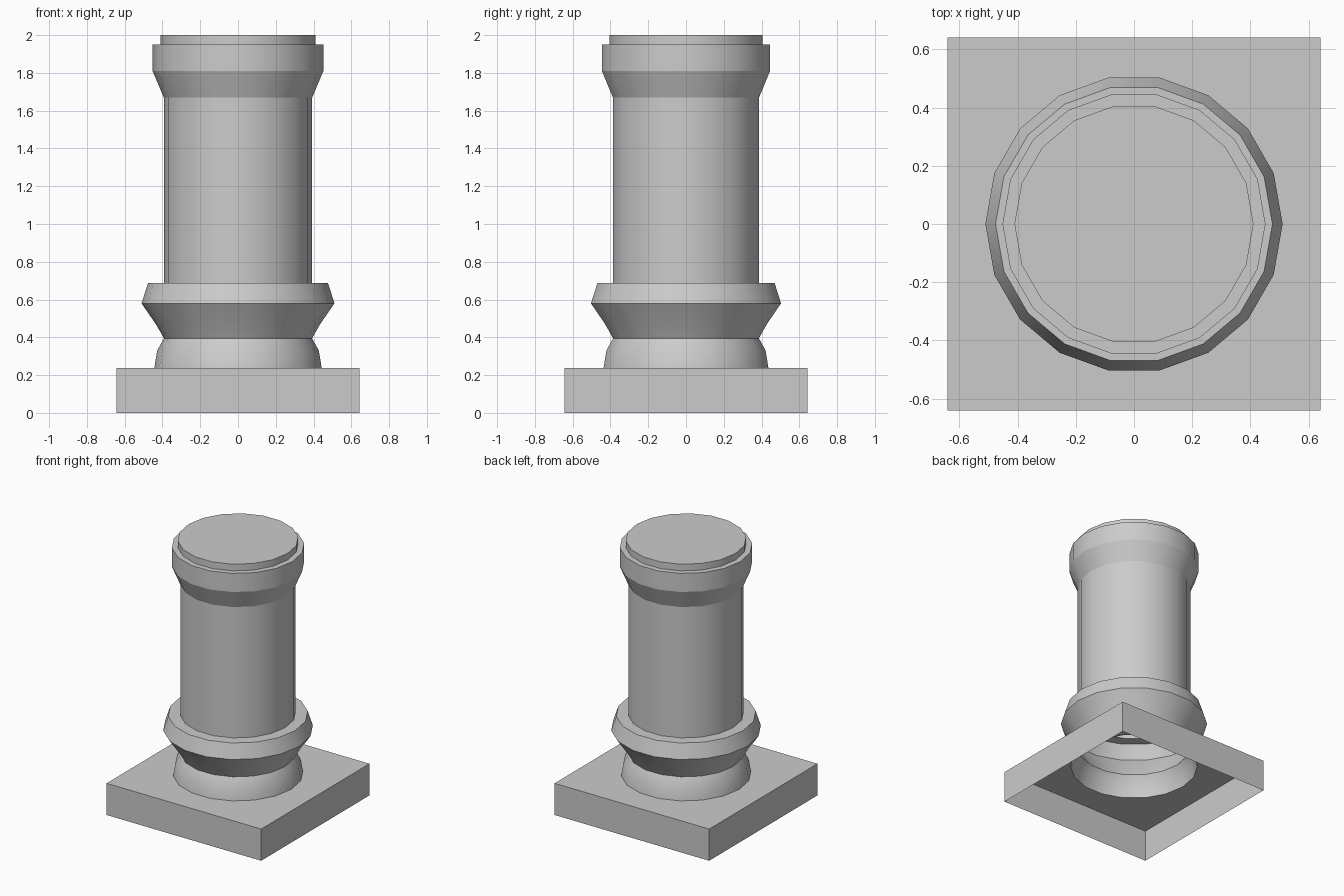
import bpy, bmesh, math

SIDES = 18

old = bpy.data.objects.get("Cube")
if old:
    bpy.data.objects.remove(old, do_unlink=True)

stone = bpy.data.materials.new("pale_grey_stone")
stone.use_nodes = True
colour = (0.6, 0.6, 0.6, 1)
stone.diffuse_color = colour
stone.node_tree.nodes["Principled BSDF"].inputs["Base Color"].default_value = colour


def ring(bm, radius, z):
    return [bm.verts.new((radius * math.cos(math.tau * i / SIDES),
                          radius * math.sin(math.tau * i / SIDES), z))
            for i in range(SIDES)]


def skin(bm, lower, upper):
    n = len(lower)
    for i in range(n):
        j = (i + 1) % n
        bm.faces.new((lower[i], lower[j], upper[j], upper[i]))


def loop_edges(bm, verts):
    return [bm.edges.new((verts[i - 1], verts[i])) for i in range(len(verts))]


def finish(bm, name):
    mesh = bpy.data.meshes.new(name)
    bm.to_mesh(mesh)
    bm.free()
    mesh.materials.append(stone)
    obj = bpy.data.objects.new(name, mesh)
    bpy.context.collection.objects.link(obj)
    return obj


# Hollow column: one turned profile, open below and closed on top
profile = [(0.443, 0.238), (0.428, 0.33), (0.392, 0.395), (0.435, 0.47),
           (0.511, 0.58), (0.476, 0.688), (0.393, 0.688), (0.393, 1.67),
           (0.452, 1.81), (0.452, 1.95), (0.411, 1.95), (0.411, 2.0)]
bm = bmesh.new()
rings = [ring(bm, r, z) for r, z in profile]
for lower, upper in zip(rings, rings[1:]):
    skin(bm, lower, upper)
bm.faces.new(rings[-1])
column = finish(bm, "column")
bpy.ops.object.select_all(action='DESELECT')
column.select_set(True)
bpy.context.view_layer.objects.active = column
bpy.ops.object.shade_smooth_by_angle(angle=math.radians(21))

# Square plinth: open below, with a round hole under the column
HALF, TOP = 0.642, 0.238
corners = [(-HALF, -HALF), (HALF, -HALF), (HALF, HALF), (-HALF, HALF)]
bm = bmesh.new()
bottom = [bm.verts.new((x, y, 0)) for x, y in corners]
top = [bm.verts.new((x, y, TOP)) for x, y in corners]
edges = loop_edges(bm, top) + loop_edges(bm, ring(bm, 0.443, TOP))
bmesh.ops.triangle_fill(bm, edges=edges, use_beauty=True, normal=(0, 0, 1))
for face in bm.faces:
    face.normal_update()
    if face.normal.z < 0:
        face.normal_flip()
skin(bm, bottom, top)
finish(bm, "plinth")
